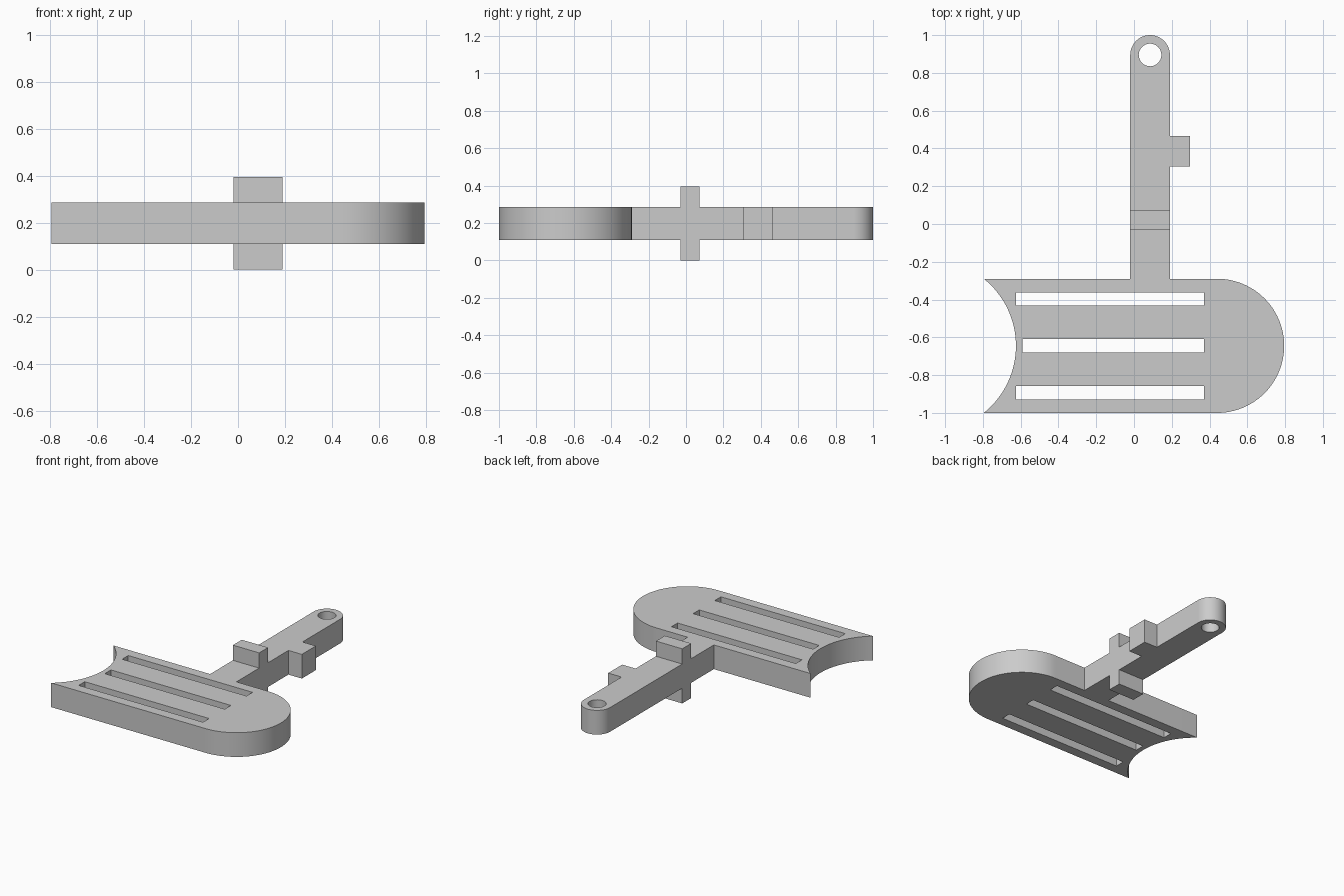
import bpy
from math import sin, cos, pi, asin, radians

if "Cube" in bpy.data.objects:
    bpy.data.objects.remove(bpy.data.objects["Cube"], do_unlink=True)

grey = bpy.data.materials.new("plain grey")
grey.use_nodes = True
colour = (0.6, 0.6, 0.6, 1)
grey.diffuse_color = colour
grey.node_tree.nodes["Principled BSDF"].inputs["Base Color"].default_value = colour

BOTTOM, TOP = 0.11, 0.285


def arc(cx, cy, r, start, end, steps=32):
    return [(cx + r * cos(start + (end - start) * i / steps),
             cy + r * sin(start + (end - start) * i / steps)) for i in range(steps + 1)]


def rect(x0, x1, y0, y1):
    return [(x0, y0), (x1, y0), (x1, y1), (x0, y1)]


def slab(name, loops, z0=BOTTOM, z1=TOP):
    """Extrude an outline (first loop) with holes (other loops) between two heights."""
    curve = bpy.data.curves.new(name, 'CURVE')
    curve.dimensions = '2D'
    curve.fill_mode = 'BOTH'
    curve.extrude = (z1 - z0) / 2
    for loop in loops:
        spline = curve.splines.new('POLY')
        spline.points.add(len(loop) - 1)
        for point, (x, y) in zip(spline.points, loop):
            point.co = (x, y, 0, 1)
        spline.use_cyclic_u = True
    obj = bpy.data.objects.new(name, curve)
    bpy.context.collection.objects.link(obj)
    obj.location.z = (z0 + z1) / 2
    bpy.ops.object.select_all(action='DESELECT')
    obj.select_set(True)
    bpy.context.view_layer.objects.active = obj
    bpy.ops.object.convert(target='MESH')
    obj = bpy.context.object
    # Weld caps to walls, face normals outward
    bpy.ops.object.mode_set(mode='EDIT')
    bpy.ops.mesh.select_all(action='SELECT')
    bpy.ops.mesh.remove_doubles(threshold=0.0001)
    bpy.ops.mesh.normals_make_consistent(inside=False)
    bpy.ops.object.mode_set(mode='OBJECT')
    obj.data.materials.clear()
    obj.data.materials.append(grey)
    bpy.ops.object.shade_smooth_by_angle(angle=radians(30))
    return obj


# Slotted plate: rounded on one end, scooped on the other
mid, half, scoop = -0.645, 0.355, 0.17
scoop_r = (half ** 2 + scoop ** 2) / (2 * scoop)
scoop_a = asin(half / scoop_r)
outline = arc(0.44, mid, half, -pi / 2, pi / 2, 48)
outline += arc(-0.625 - scoop_r, mid, scoop_r, scoop_a, -scoop_a)
slots = [rect(x, 0.37, mid + dy - 0.035, mid + dy + 0.035)
         for x, dy in ((-0.625, 0.248), (-0.59, 0), (-0.625, -0.248))]
slab("slotted_plate", [outline] + slots)

# Handle with a rounded end and a round hole
hx, hy, hr = 0.085, 0.895, 0.105
handle = [(hx - hr, mid + half), (hx + hr, mid + half)] + arc(hx, hy, hr, 0, pi)
slab("handle", [handle, arc(hx, hy, 0.06, 0, 2 * pi)[:-1]])

# Side tab and the two stops above and below the handle
slab("side_tab", [rect(hx + hr, 0.297, 0.305, 0.465)])
stop = rect(hx - hr, hx + hr, -0.03, 0.072)
slab("upper_stop", [stop], TOP, 0.395)
slab("lower_stop", [stop], 0, BOTTOM)
